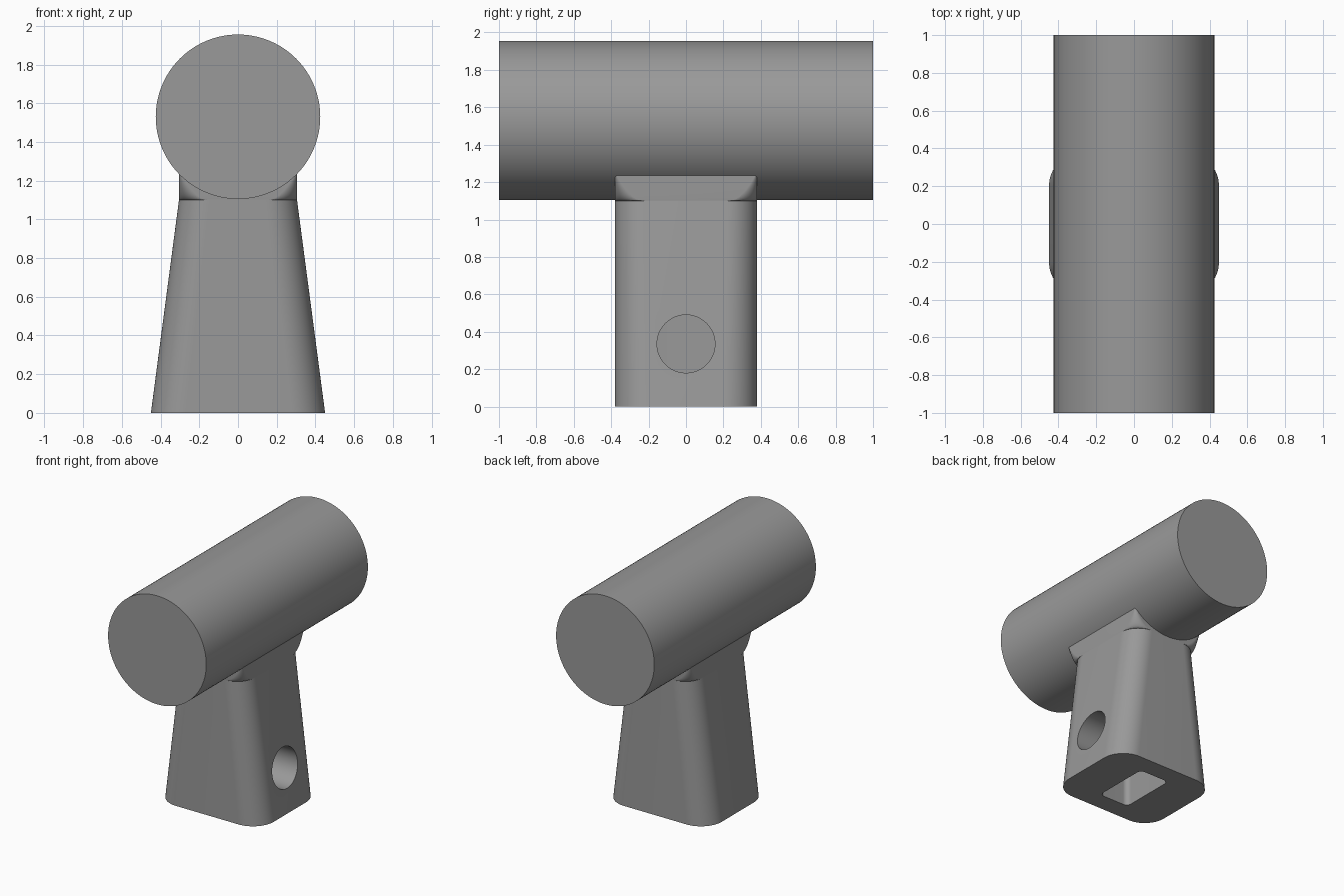
import bpy, bmesh, math
from mathutils import Matrix

if "Cube" in bpy.data.objects:
    bpy.data.objects.remove(bpy.data.objects["Cube"])

gray = bpy.data.materials.new("matte gray")
gray.diffuse_color = (0.32, 0.32, 0.32, 1)
gray.use_nodes = True
gray.node_tree.nodes["Principled BSDF"].inputs["Base Color"].default_value = gray.diffuse_color


def section(hx, hy, r, z, seg=20):
    """Rounded rectangle ring at height z."""
    pts = []
    for k, (sx, sy) in enumerate(((1, 1), (-1, 1), (-1, -1), (1, -1))):
        for i in range(seg + 1):
            a = math.pi / 2 * (k + i / seg)
            pts.append((sx * (hx - r) + r * math.cos(a),
                        sy * (hy - r) + r * math.sin(a), z))
    return pts


def add_object(name, bm):
    bmesh.ops.recalc_face_normals(bm, faces=bm.faces)
    mesh = bpy.data.meshes.new(name)
    bm.to_mesh(mesh)
    bm.free()
    mesh.materials.append(gray)
    obj = bpy.data.objects.new(name, mesh)
    bpy.context.collection.objects.link(obj)
    return obj


def loft(name, sections):
    bm = bmesh.new()
    rings = [[bm.verts.new(p) for p in s] for s in sections]
    n = len(rings[0])
    for lo, hi in zip(rings, rings[1:]):
        for i in range(n):
            j = (i + 1) % n
            bm.faces.new((lo[i], lo[j], hi[j], hi[i]))
    bm.faces.new(rings[0][::-1])
    bm.faces.new(rings[-1])
    return add_object(name, bm)


def cylinder(name, radius, length, axis, center, seg):
    bm = bmesh.new()
    m = Matrix.Translation(center) @ Matrix.Rotation(math.pi / 2, 4, axis)
    bmesh.ops.create_cone(bm, cap_ends=True, segments=seg, radius1=radius,
                          radius2=radius, depth=length, matrix=m)
    return add_object(name, bm)


def activate(obj):
    bpy.ops.object.select_all(action='DESELECT')
    obj.select_set(True)
    bpy.context.view_layer.objects.active = obj


def smooth(obj):
    activate(obj)
    bpy.ops.object.shade_smooth_by_angle(angle=math.radians(6.5))


# Tapered handle socket; its rounded corners sharpen to points at the neck
sections = [section(0.45, 0.38, 0.18, 0), section(0.305, 0.38, 0.16, 1.10)]
for i in range(1, 17):
    t = (i / 16) ** 2
    sections.append(section(0.305, 0.38, 0.16 - 0.15 * math.sqrt(t), 1.10 + 0.135 * t))
socket = loft("handle_socket", sections)

# Slot in the underside and bolt hole in the right wall
slot = loft("slot_cutter", [section(0.13, 0.23, 0.04, -0.1), section(0.13, 0.23, 0.04, 0.65)])
hole = cylinder("hole_cutter", 0.155, 0.6, 'Y', (0.3, 0, 0.335), 64)
for cutter in (slot, hole):
    mod = socket.modifiers.new("cut", 'BOOLEAN')
    mod.operation = 'DIFFERENCE'
    mod.solver = 'EXACT'
    mod.object = cutter
    activate(socket)
    bpy.ops.object.modifier_apply(modifier=mod.name)
    bpy.data.objects.remove(cutter)
smooth(socket)

# Round head lying along y
head = cylinder("round_head", 0.425, 2.0, 'X', (0, 0, 1.53), 96)
smooth(head)
